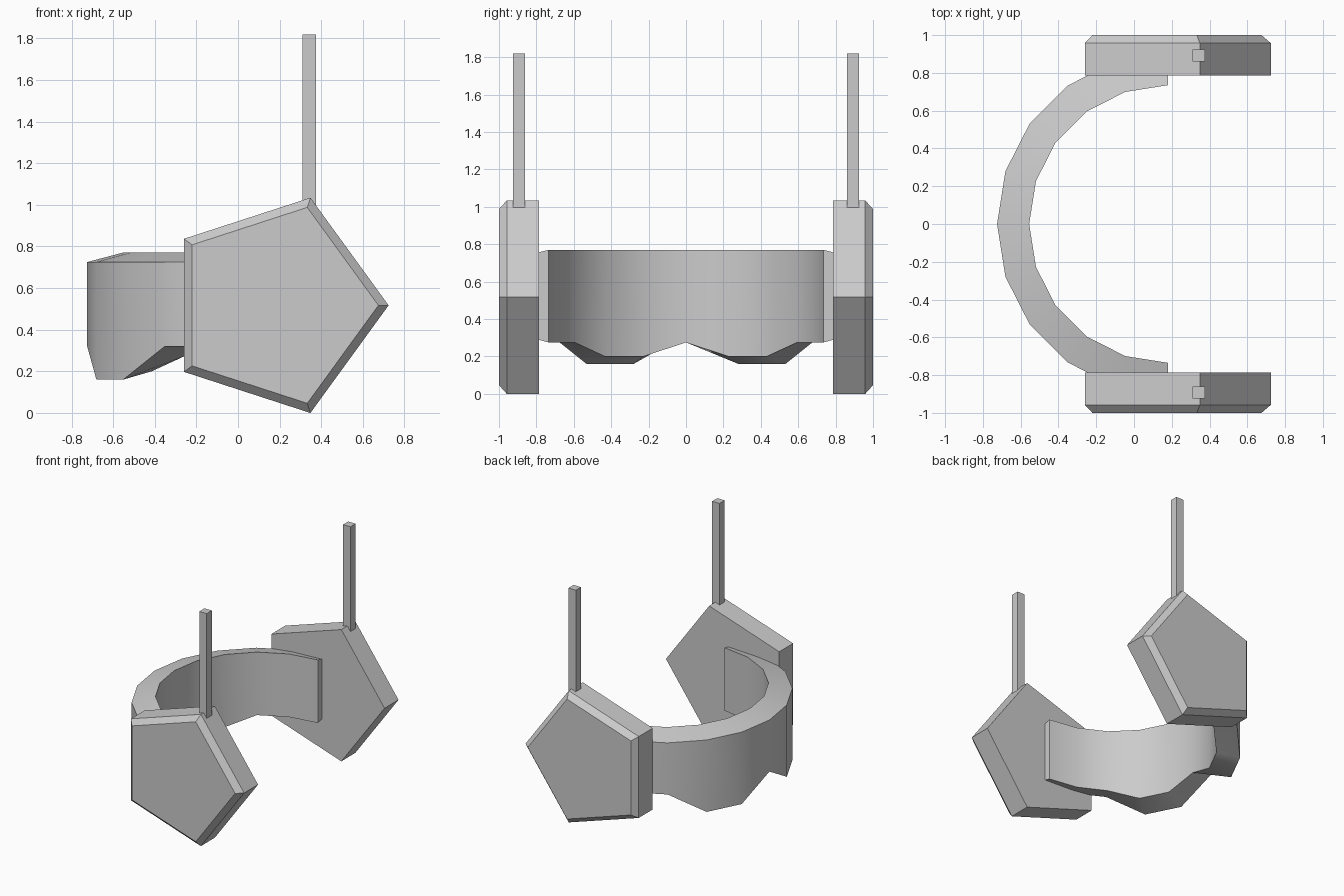
import bpy, bmesh
from math import cos, sin, radians

if "Cube" in bpy.data.objects:
    bpy.data.objects.remove(bpy.data.objects["Cube"])


def loft(name, rings):
    """Skin a list of equal-length rings and cap both ends."""
    bm = bmesh.new()
    vs = [[bm.verts.new(p) for p in r] for r in rings]
    n = len(rings[0])
    for a, b in zip(vs, vs[1:]):
        for i in range(n):
            j = (i + 1) % n
            bm.faces.new((a[i], a[j], b[j], b[i]))
    bm.faces.new(vs[0])
    bm.faces.new(vs[-1])
    bmesh.ops.recalc_face_normals(bm, faces=bm.faces)
    me = bpy.data.meshes.new(name)
    bm.to_mesh(me)
    bm.free()
    ob = bpy.data.objects.new(name, me)
    bpy.context.collection.objects.link(ob)
    return ob


CX, CZ = 0.18, 0.517


def pentagon(r, y):
    return [(CX + r * cos(radians(72 * i)), y, CZ + r * sin(radians(72 * i)))
            for i in range(5)]


for side, s in (("front", -1), ("back", 1)):
    # Five-sided ear pad with a chamfered outer rim
    loft(side + "_ear_pad", [pentagon(0.544, s * 0.785),
                             pentagon(0.544, s * 0.958),
                             pentagon(0.495, s * 1.0)])
    # Square antenna rising from the top corner
    x, y, h = 0.343, s * 0.892, 0.032
    loft(side + "_antenna", [[(x - h, y - h, z), (x + h, y - h, z),
                              (x + h, y + h, z), (x - h, y + h, z)]
                             for z in (0.99, 1.82)])

# Half-round visor band: sloped top edge, two lobes dipping along the bottom
rings = []
for k in range(-5, 6):
    c, s = cos(radians(18 * k)), sin(radians(18 * k))
    lobe = abs(k) in (1, 2)
    profile = [(0.905, 0.16 if lobe else 0.32), (0.905, 0.725),
               (0.735, 0.77), (0.735, 0.20 if lobe else 0.275)]
    rings.append([(CX - r * c, r * s, z) for r, z in profile])
band = loft("visor_band", rings)
bpy.context.view_layer.objects.active = band
band.select_set(True)
bpy.ops.object.shade_smooth_by_angle(angle=radians(30))
